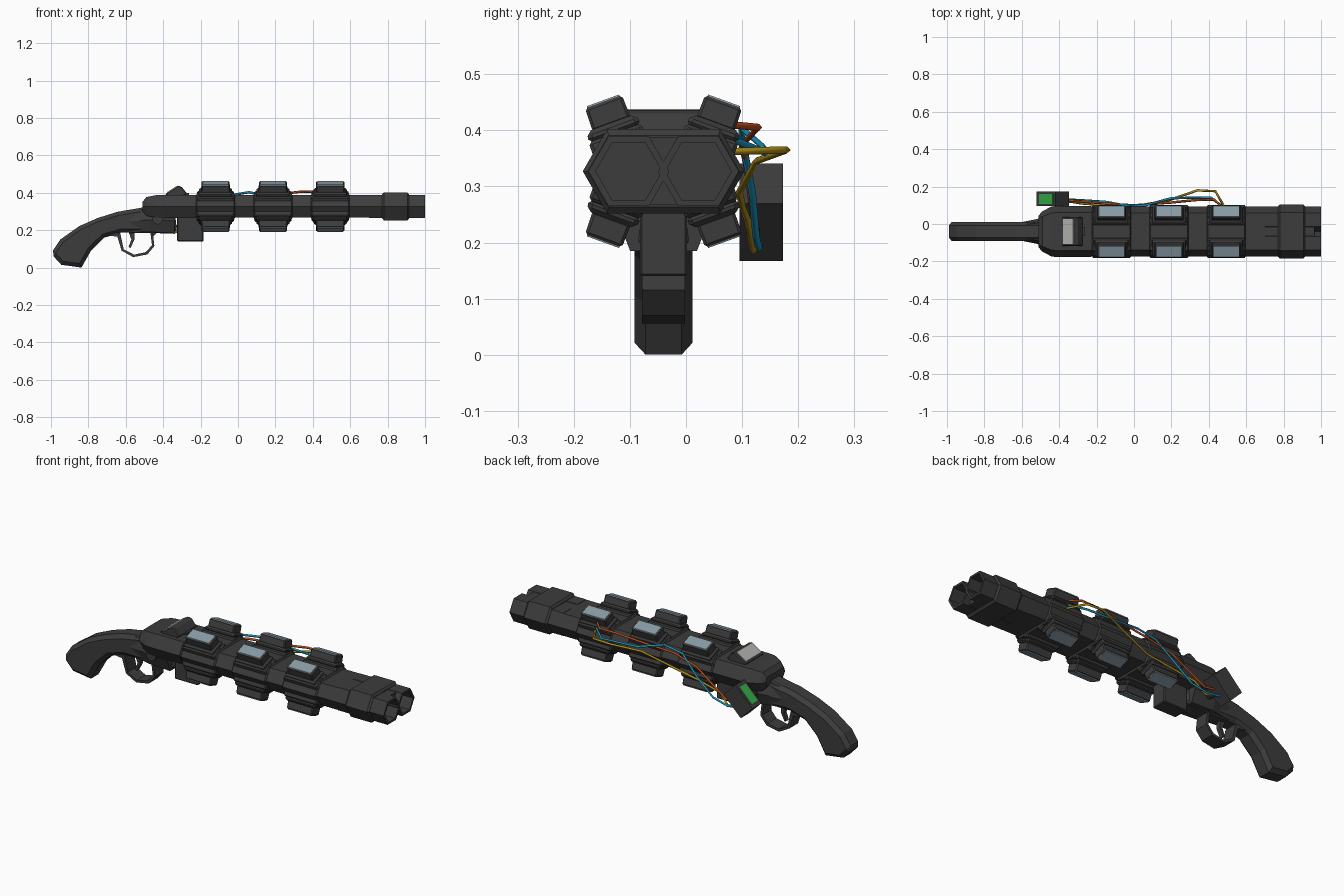
import bpy, bmesh, math
from mathutils import Vector, Matrix

if "Cube" in bpy.data.objects:
    bpy.data.objects.remove(bpy.data.objects["Cube"])

CY, CZ = -0.04, 0.327            # axis of the double barrel
BARREL = 0.062                   # sideways offset of each barrel


def mat(name, c):
    m = bpy.data.materials.new(name)
    m.diffuse_color = (*c, 1)
    m.use_nodes = True
    m.node_tree.nodes["Principled BSDF"].inputs["Base Color"].default_value = m.diffuse_color
    return m


DARK = mat("dark_metal", (0.045, 0.045, 0.045))
GLASS = mat("glass", (0.25, 0.33, 0.38))
GREEN = mat("green_screen", (0.04, 0.42, 0.07))
PALE = mat("pale_screen", (0.45, 0.45, 0.44))
WIRES = {"orange": mat("orange", (0.5, 0.07, 0.01)), "blue": mat("blue", (0.01, 0.3, 0.5)),
         "yellow": mat("yellow", (0.45, 0.28, 0.01))}


def loft(name, sections, material=DARK, bevel=0, angle=30, matrix=None):
    """Skin a list of equal-length point loops and cap both ends."""
    bm = bmesh.new()
    rings = [[bm.verts.new(p) for p in s] for s in sections]
    n = len(rings[0])
    for a, b in zip(rings, rings[1:]):
        for i in range(n):
            bm.faces.new((a[i], a[(i + 1) % n], b[(i + 1) % n], b[i]))
    bm.faces.new(rings[0])
    bm.faces.new(rings[-1])
    bmesh.ops.recalc_face_normals(bm, faces=bm.faces)
    me = bpy.data.meshes.new(name)
    bm.to_mesh(me)
    bm.free()
    ob = bpy.data.objects.new(name, me)
    bpy.context.collection.objects.link(ob)
    me.materials.append(material)
    if matrix:
        ob.matrix_world = matrix
    if bevel:
        m = ob.modifiers.new("chamfer", "BEVEL")
        m.width, m.segments, m.limit_method = bevel, 1, "ANGLE"
        m.angle_limit = math.radians(angle)
    return ob


def profile(name, pts, y0, y1, **kw):
    """Side profile (x, z) extruded across y."""
    return loft(name, [[(x, y, z) for x, z in pts] for y in (y0, y1)], **kw)


def box(name, x0, x1, y0, y1, z0, z1, **kw):
    return profile(name, [(x0, z0), (x1, z0), (x1, z1), (x0, z1)], y0, y1, **kw)


def hex_loop(x, hy, hz, y=CY, flat=None, z=CZ):
    """Stretched hexagon across x, points facing sideways."""
    f = hy - hz * 0.577 if flat is None else flat
    return [(x, y + a, z + b) for a, b in
            ((hy, 0), (f, hz), (-f, hz), (-hy, 0), (-f, -hz), (f, -hz))]


def frustum(name, a, b, z0, z1, matrix, **kw):
    """Tapered block; a and b are half sizes at bottom and top."""
    sec = [[(sx * h[0], sy * h[1], z) for sx, sy in ((1, 1), (-1, 1), (-1, -1), (1, -1))]
           for h, z in ((a, z0), (b, z1))]
    return loft(name, sec, matrix=matrix, **kw)


# Barrel body and muzzle band, bored for the two hexagonal tubes
body = loft("barrel_body", [hex_loop(-0.42, .134, .0605), hex_loop(0.965, .134, .0605)])
band = loft("muzzle_band", [hex_loop(0.77, .135, .064), hex_loop(0.78, .144, .075),
                            hex_loop(0.905, .144, .075), hex_loop(0.915, .135, .064)])
for side, tag in ((-1, "left"), (1, "right")):
    y = CY + side * BARREL
    loft(tag + "_barrel_tube", [hex_loop(x, r, r * .866, y) for x, r in
                                ((.70, .072), (1, .072), (1, .059), (.75, .059))])
    cut = loft(tag + "_bore_cutter", [hex_loop(x, .066, .066 * .866, y) for x in (.72, 1.1)])
    cut.hide_render = True
    cut.hide_viewport = True
    for ob in (body, band):
        m = ob.modifiers.new("bore", "BOOLEAN")
        m.operation, m.object, m.solver = "DIFFERENCE", cut, "EXACT"

# Receiver with rounded rear, and the wrist flowing into the grip
loft("receiver", [hex_loop(x, hy, hz) for x, hy, hz in
                  ((-.51, .085, .025), (-.49, .108, .05), (-.44, .134, .06),
                   (-.41, .137, .062), (-.23, .137, .062))])
loft("wrist", [hex_loop(x, hy, hz, flat=hy * .7, z=z) for x, hy, hz, z in
               ((-.60, .05, .055, .245), (-.52, .066, .06, .252), (-.47, .082, .065, .255),
                (-.34, .085, .065, .25))])
for s in (-1, 1):
    c = [(-.43 + .03 * math.cos(k * math.pi / 4), .26 + .03 * math.sin(k * math.pi / 4)) for k in range(8)]
    profile("pivot_screw", c, CY + s * .06, CY + s * .098)

# Pistol grip
profile("grip", [(-.34, .32), (-.505, .322), (-.645, .298), (-.75, .265), (-.848, .222), (-.95, .15),
                 (-1, .075), (-.945, .015), (-.837, .0), (-.785, .092), (-.715, .16),
                 (-.625, .187), (-.325, .182)], CY - .052, CY + .052, bevel=.02, angle=75)
box("front_block", -.325, -.185, CY - .042, CY + .042, .14, .29, bevel=.004)

# Trigger and guard
outer = [(-.72, .175), (-.645, .165), (-.622, .09), (-.56, .056), (-.485, .07), (-.447, .115), (-.455, .185)]
inner = [(-.468, .185), (-.46, .12), (-.492, .083), (-.556, .069), (-.611, .098), (-.63, .185), (-.70, .185)]
profile("trigger_guard", outer + inner, CY - .038, CY + .038)
profile("trigger", [(-.585, .19), (-.555, .19), (-.553, .15), (-.575, .105), (-.585, .11), (-.57, .15)],
        CY - .012, CY + .012)

# Rear display on top
profile("top_display", [(-.39, .392), (-.318, .438), (-.30, .43), (-.272, .395), (-.30, .38), (-.37, .38)],
        CY - .077, CY + .077, bevel=.004)
tilt = Matrix.Translation((-.351, CY, .418)) @ Matrix.Rotation(-math.atan2(.046, .072), 4, "Y")
frustum("top_display_screen", (.035, .068), (.033, .066), -.004, .003, tilt, material=PALE)
box("display_neck", -.31, -.262, CY - .025, CY + .025, .37, .40)

# Lamp modules: three stations, four tilted housings each
for i, x in enumerate((-.12, .187, .493)):
    loft(f"clamp_ring_{i}", [hex_loop(x + d, hy, hz) for d, hy, hz in
                             ((-.104, .134, .06), (-.098, .142, .07), (.098, .142, .07), (.104, .134, .06))])
    for sy in (-1, 1):
        for up in (0, 1):
            roll = math.radians(-20 * sy if up else 180 + 20 * sy)
            M = Matrix.Translation((x, CY + sy * BARREL, CZ)) @ Matrix.Rotation(roll, 4, "X")
            frustum(f"lamp_base_{i}", (.106, .05), (.096, .05), .035, .073, M, bevel=.006)
            frustum(f"lamp_flange_{i}", (.09, .05), (.086, .046), .07, .092, M, bevel=.008)
            frustum(f"lamp_housing_{i}", (.077, .036), (.075, .035), .088, .132, M, bevel=.005)
            frustum(f"lamp_glass_{i}", (.071, .032), (.068, .030), .128, .1345, M, material=GLASS)

# Side control box, tilted 45 degrees, with green screen
T = Matrix.Translation((-.435, .134, .254)) @ Matrix.Rotation(math.radians(-45), 4, "Y")
frustum("control_box", (.0725, .039), (.0725, .039), -.05, .05, T)
frustum("control_screen", (.052, .027), (.052, .027), .045, .053, T, material=GREEN)

# Cables from the control box to the front module
PATHS = {
    "orange": [(-.40, .125, .23), (-.33, .125, .22), (-.25, .118, .27), (-.14, .108, .34), (0, .10, .375),
               (.2, .115, .39), (.33, .128, .405), (.43, .13, .405), (.48, .08, .41)],
    "blue": [(-.42, .13, .20), (-.34, .13, .19), (-.25, .125, .21), (-.15, .118, .29), (-.05, .10, .385),
             (.06, .10, .403), (.2, .138, .37), (.41, .142, .36), (.49, .08, .385)],
    "yellow": [(-.42, .115, .21), (-.34, .12, .185), (-.28, .11, .24), (-.15, .10, .265), (0, .095, .29),
               (.18, .125, .345), (.34, .18, .365), (.435, .175, .365), (.49, .08, .362)]}
for name, pts in PATHS.items():
    cu = bpy.data.curves.new(name + "_cable", "CURVE")
    cu.dimensions = "3D"
    cu.bevel_depth, cu.bevel_resolution = .0065, 0
    sp = cu.splines.new("POLY")
    sp.points.add(len(pts) - 1)
    for p, co in zip(sp.points, pts):
        p.co = (*co, 1)
    cu.materials.append(WIRES[name])
    bpy.context.collection.objects.link(bpy.data.objects.new(name + "_cable", cu))
